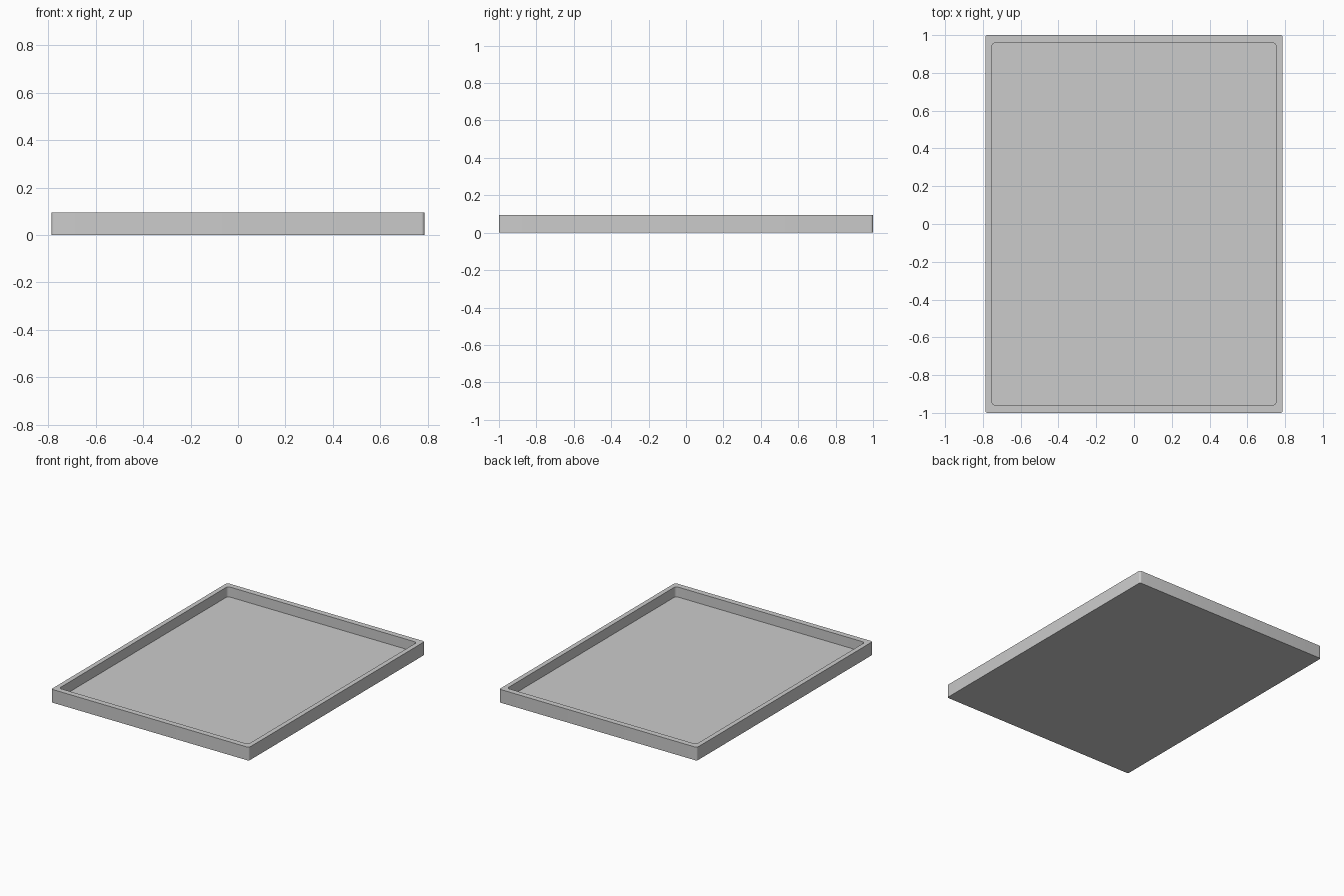
import bpy, bmesh, math

if "Cube" in bpy.data.objects:
    bpy.data.objects.remove(bpy.data.objects["Cube"])

HX, HY, H = 0.787, 1.0, 0.095   # outer half sizes and height
RIM_X, RIM_Y, FLOOR = 0.034, 0.041, 0.023
SEG = 6


def rounded_loop(bm, hx, hy, r, z):
    """Ring of vertices for a rounded rectangle, counter-clockwise."""
    ring = []
    for i, (sx, sy) in enumerate([(1, 1), (-1, 1), (-1, -1), (1, -1)]):
        for k in range(SEG + 1):
            a = math.pi / 2 * (i + k / SEG)
            ring.append(bm.verts.new((sx * (hx - r) + r * math.cos(a),
                                      sy * (hy - r) + r * math.sin(a), z)))
    return ring


bm = bmesh.new()
ix, iy = HX - RIM_X, HY - RIM_Y
# Underside, outer wall, rim, inner wall, floor
rings = [rounded_loop(bm, HX, HY, 0.013, 0),
         rounded_loop(bm, HX, HY, 0.013, H),
         rounded_loop(bm, ix, iy, 0.02, H),
         rounded_loop(bm, ix, iy, 0.02, FLOOR)]
for a, b in zip(rings, rings[1:]):
    for i in range(len(a)):
        j = (i + 1) % len(a)
        bm.faces.new((a[i], a[j], b[j], b[i]))
bm.faces.new(rings[0][::-1])
bm.faces.new(rings[-1])
bmesh.ops.recalc_face_normals(bm, faces=bm.faces)

mesh = bpy.data.meshes.new("tray")
bm.to_mesh(mesh)
bm.free()
tray = bpy.data.objects.new("tray", mesh)
bpy.context.collection.objects.link(tray)

# Smooth corners, sharp rim edges
bpy.context.view_layer.objects.active = tray
tray.select_set(True)
bpy.ops.object.shade_smooth_by_angle(angle=math.radians(30))
